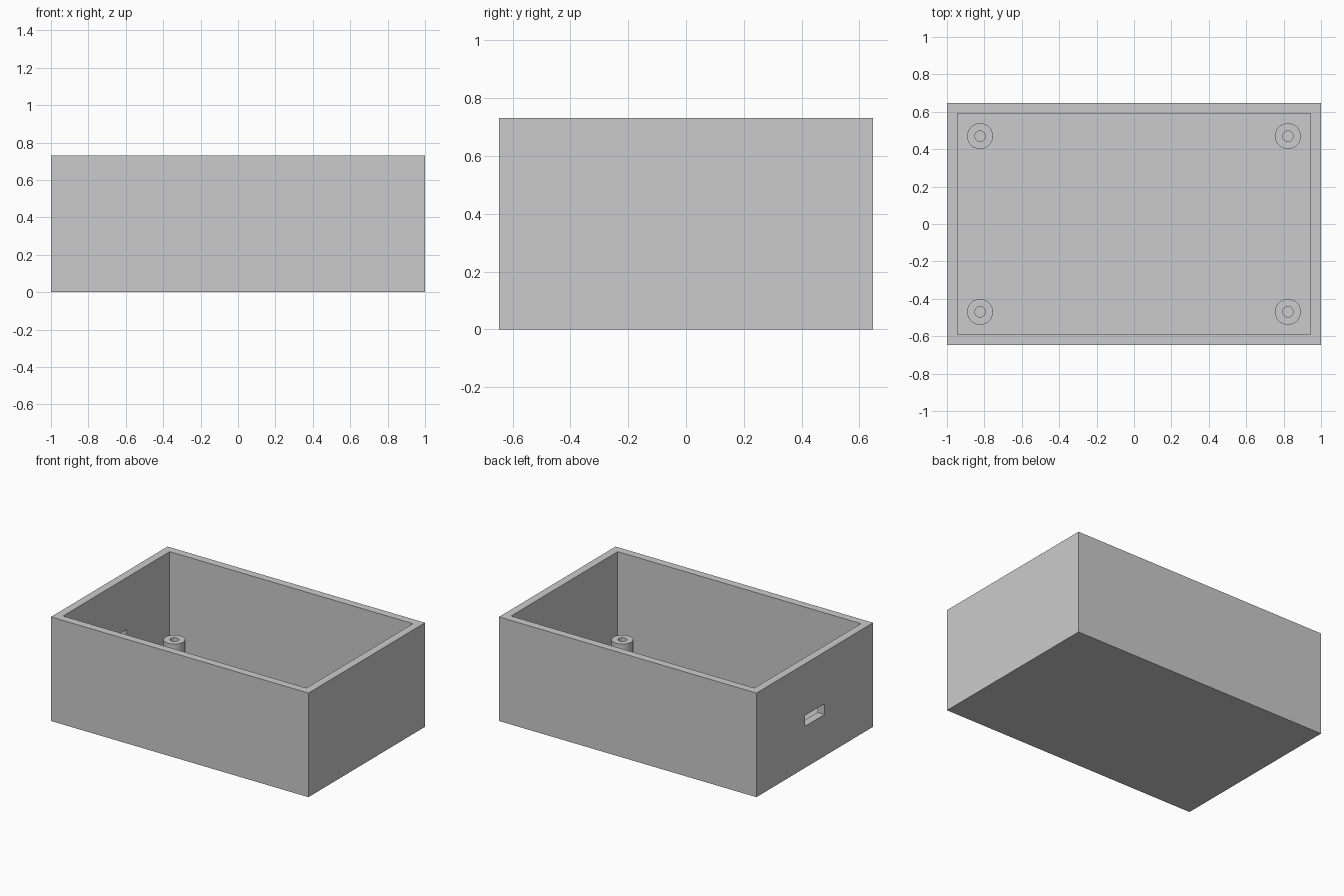
import bpy
import bmesh
from mathutils import Matrix, Vector

if "Cube" in bpy.data.objects:
    bpy.data.objects.remove(bpy.data.objects["Cube"], do_unlink=True)

LENGTH, WIDTH, HEIGHT = 2.0, 1.293, 0.731
WALL = 0.055
POST_TOP, POST_R, HOLE_R = 0.193, 0.069, 0.028
POST_X, POST_Y = 0.823, 0.47

grey = bpy.data.materials.new("plain grey")
grey.use_nodes = True
colour = (0.6, 0.6, 0.6, 1)
grey.diffuse_color = colour
grey.node_tree.nodes["Principled BSDF"].inputs["Base Color"].default_value = colour


def add_object(name, bm):
    mesh = bpy.data.meshes.new(name)
    bmesh.ops.recalc_face_normals(bm, faces=bm.faces)
    bm.to_mesh(mesh)
    bm.free()
    mesh.materials.append(grey)
    obj = bpy.data.objects.new(name, mesh)
    bpy.context.collection.objects.link(obj)
    return obj


def add_box(name, low, high):
    low, high = Vector(low), Vector(high)
    bm = bmesh.new()
    matrix = Matrix.Translation((low + high) / 2) @ Matrix.Diagonal((*(high - low), 1))
    bmesh.ops.create_cube(bm, size=1, matrix=matrix)
    return add_object(name, bm)


def cut(target, cutter):
    mod = target.modifiers.new(cutter.name, "BOOLEAN")
    mod.operation = "DIFFERENCE"
    mod.solver = "EXACT"
    mod.object = cutter
    cutter.hide_render = True
    cutter.hide_set(True)
    cutter.display_type = "WIRE"


# Open-topped tray: solid block, hollowed, with a port slot in the -x end wall
x, y = LENGTH / 2, WIDTH / 2
tray = add_box("tray", (-x, -y, 0), (x, y, HEIGHT))
cavity = add_box("cavity_cutter", (WALL - x, WALL - y, WALL), (x - WALL, y - WALL, HEIGHT + WALL))
slot = add_box("slot_cutter", (-x - WALL, -0.11, 0.292), (-x + 2 * WALL, 0.11, 0.367))
cut(tray, cavity)
cut(tray, slot)

# Apply the cuts so the tray is clean geometry, then drop the helpers
bpy.context.view_layer.update()
evaluated = tray.evaluated_get(bpy.context.evaluated_depsgraph_get())
tray_mesh = bpy.data.meshes.new_from_object(evaluated)
tray.modifiers.clear()
tray.data = tray_mesh
for helper in (cavity, slot):
    bpy.data.objects.remove(helper, do_unlink=True)


def add_post(name, px, py, sides=48):
    """Hollow screw post made by spinning its wall section."""
    bm = bmesh.new()
    section = [(HOLE_R, WALL), (HOLE_R, POST_TOP), (POST_R, POST_TOP), (POST_R, WALL)]
    verts = [bm.verts.new((r, 0, z)) for r, z in section]
    edges = [bm.edges.new(pair) for pair in zip(verts, verts[1:])]
    bmesh.ops.spin(bm, geom=verts + edges, cent=(0, 0, 0), axis=(0, 0, 1),
                   angle=6.283185, steps=sides, use_merge=True)
    bmesh.ops.remove_doubles(bm, verts=bm.verts, dist=0.0001)
    # Outer wall must face away from the axis
    bmesh.ops.recalc_face_normals(bm, faces=bm.faces)
    outer = max(bm.faces, key=lambda f: f.calc_center_median().xy.length)
    flip = outer.normal.dot(outer.calc_center_median()) < 0
    post = add_object(name, bm)
    if flip:
        post.data.flip_normals()
    post.location = (px, py, 0)
    bpy.ops.object.select_all(action="DESELECT")
    post.select_set(True)
    bpy.context.view_layer.objects.active = post
    bpy.ops.object.shade_smooth_by_angle()


# Four screw posts in the corners
for side, sx in (("left", 1), ("right", -1)):
    for end, sy in (("front", -1), ("back", 1)):
        add_post(f"{end}_{side}_post", sx * POST_X, sy * POST_Y)
